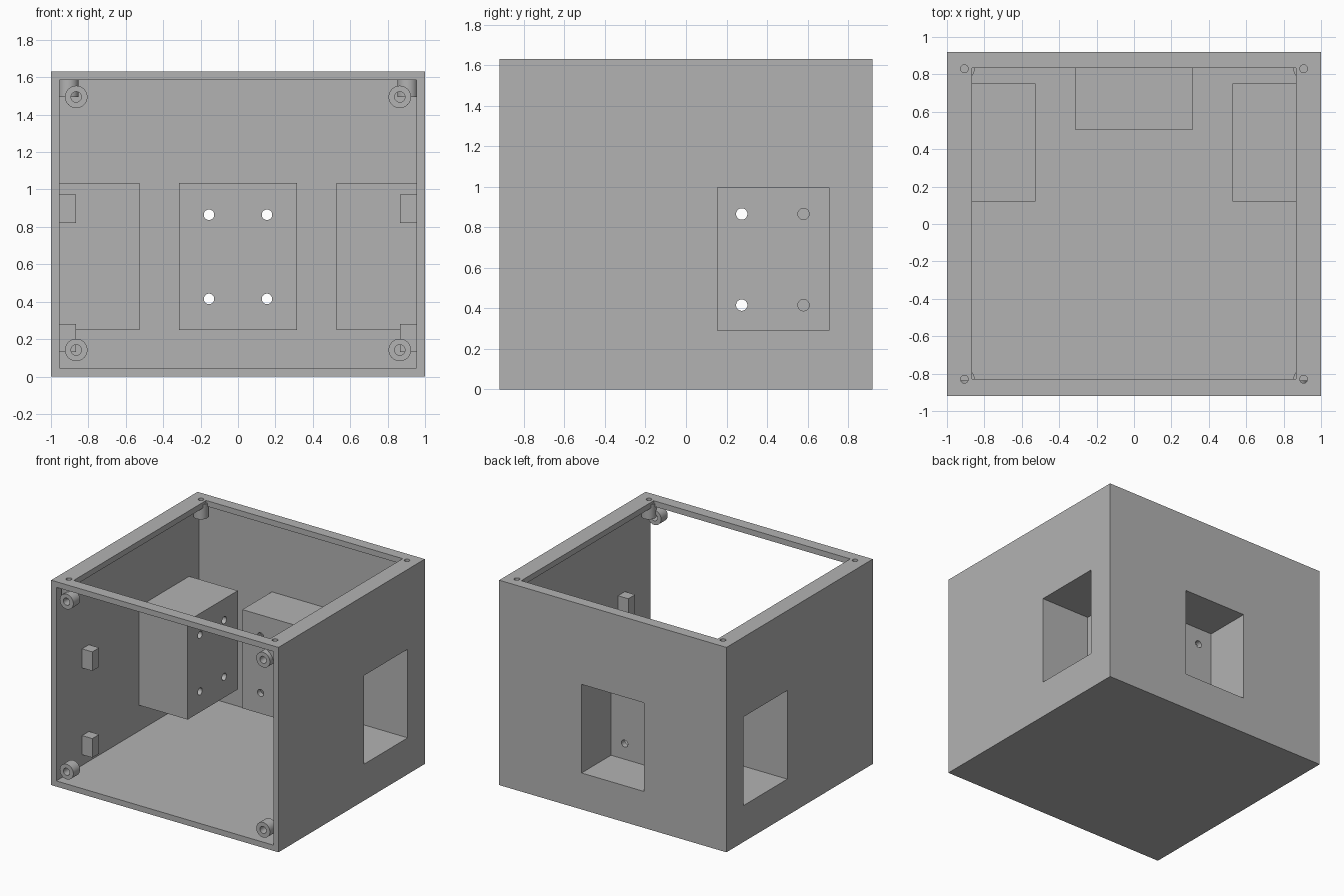
import bpy
from math import radians, pi

if "Cube" in bpy.data.objects:
    bpy.data.objects.remove(bpy.data.objects["Cube"])

grey = bpy.data.materials.new("plain grey")
grey.use_nodes = True
COLOUR = (0.45, 0.45, 0.45, 1)
grey.diffuse_color = COLOUR
grey.node_tree.nodes["Principled BSDF"].inputs["Base Color"].default_value = COLOUR

HX, HY, H, WALL = 1.0, 0.92, 1.63, 0.045


def box(name, lo, hi):
    centre = [(a + b) / 2 for a, b in zip(lo, hi)]
    bpy.ops.mesh.primitive_cube_add(size=1, location=centre)
    ob = bpy.context.object
    ob.name = name
    ob.scale = [b - a for a, b in zip(lo, hi)]
    bpy.ops.object.transform_apply(location=True, rotation=True, scale=True)
    ob.data.materials.append(grey)
    return ob


def rod(name, centre, radius, length, axis="Z"):
    turn = {"X": (0, pi / 2, 0), "Y": (pi / 2, 0, 0), "Z": (0, 0, 0)}[axis]
    bpy.ops.mesh.primitive_cylinder_add(vertices=32, radius=radius, depth=length,
                                        location=centre, rotation=turn)
    ob = bpy.context.object
    ob.name = name
    bpy.ops.object.transform_apply(location=True, rotation=True, scale=True)
    ob.data.materials.append(grey)
    return ob


def combine(target, tool, operation):
    mod = target.modifiers.new("combine", "BOOLEAN")
    mod.operation, mod.solver, mod.object = operation, "EXACT", tool
    bpy.context.view_layer.objects.active = target
    bpy.ops.object.modifier_apply(modifier=mod.name)
    bpy.data.objects.remove(tool)


def cut(target, tool):
    combine(target, tool, "DIFFERENCE")


def join(target, tool):
    combine(target, tool, "UNION")


def smooth(ob):
    bpy.ops.object.select_all(action="DESELECT")
    ob.select_set(True)
    bpy.context.view_layer.objects.active = ob
    bpy.ops.object.shade_smooth_by_angle(angle=radians(30))


# Shell, open at the front, with a rimmed opening on top
shell = box("shell", (-HX, -HY, 0), (HX, HY, H))
cut(shell, box("cavity", (WALL - HX, -HY - 0.1, WALL), (HX - WALL, HY - WALL, H - WALL)))
cut(shell, box("top_opening", (-0.865, -0.83, 1), (0.865, 0.835, H + 0.1)))

# Screw posts under the top rim
for sx in (-1, 1):
    for sy in (-1, 1):
        join(shell, rod("post", (sx * 0.907, sy * 0.83, 1.553), 0.055, 0.116))
        cut(shell, rod("post_hole", (sx * 0.907, sy * 0.83, 1.55), 0.021, 0.4))

# Side pockets, open to the outside, with four screw holes each
for sx in (-1, 1):
    def span(a, b):
        return sorted((sx * a, sx * b))
    x0, x1 = span(0.527, 0.98)
    join(shell, box("side_pocket", (x0, 0.12, 0.25), (x1, 0.75, 1.035)))
    x0, x1 = span(0.572, 1.1)
    cut(shell, box("side_recess", (x0, 0.155, 0.29), (x1, 0.705, 0.995)))
    for y in (0.275, 0.58):
        for z in (0.415, 0.865):
            cut(shell, rod("side_hole", (sx * 0.55, y, z), 0.028, 0.2, "X"))

# Back pocket
join(shell, box("back_pocket", (-0.315, 0.505, 0.25), (0.315, 0.9, 1.035)))
cut(shell, box("back_recess", (-0.275, 0.55, 0.29), (0.275, 1.1, 0.995)))
for x in (-0.155, 0.155):
    for z in (0.415, 0.865):
        cut(shell, rod("back_hole", (x, 0.53, z), 0.028, 0.2, "Y"))
smooth(shell)

# Front bosses and small lugs on the side walls
for sx, side in ((-1, "right"), (1, "left")):
    for z, level in ((0.142, "lower"), (1.495, "upper")):
        boss = rod(f"{level}_{side}_boss", (sx * 0.865, -0.878, z), 0.06, 0.084, "Y")
        cut(boss, rod("boss_hole", (sx * 0.865, -0.878, z), 0.028, 0.2, "Y"))
        smooth(boss)
    x0, x1 = sorted((sx * 0.865, sx * 0.96))
    for z, level in ((0.13, "lower"), (0.82, "upper")):
        box(f"{level}_{side}_lug", (x0, -0.596, z), (x1, -0.51, z + 0.152))
